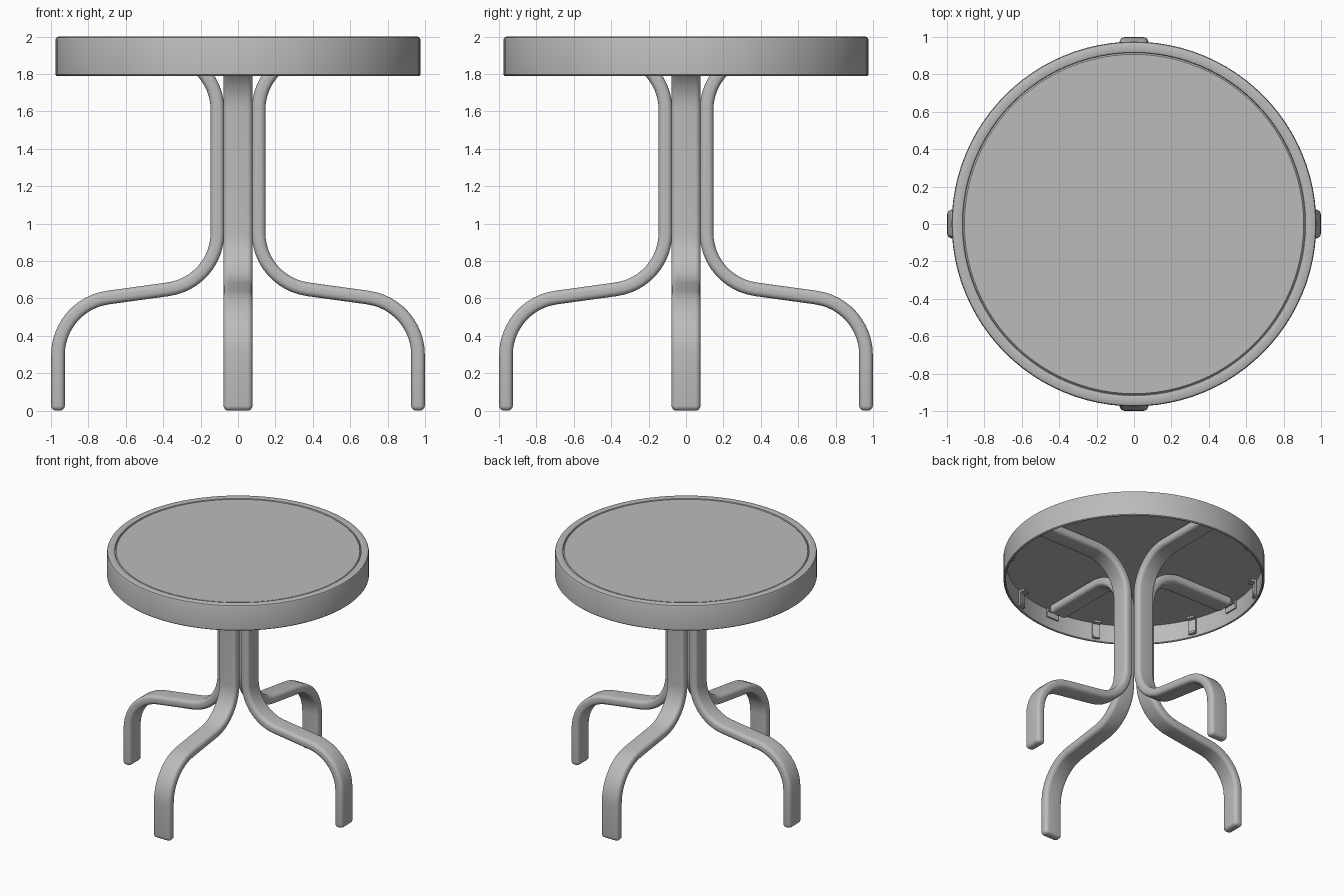
import bpy, bmesh, math
from mathutils import Vector, Matrix

if "Cube" in bpy.data.objects:
    bpy.data.objects.remove(bpy.data.objects["Cube"])

grey = bpy.data.materials.new("grey")
grey.diffuse_color = (0.5, 0.5, 0.5, 1)
grey.use_nodes = True
grey.node_tree.nodes["Principled BSDF"].inputs["Base Color"].default_value = grey.diffuse_color


def finish(name, bm, angle=35):
    bmesh.ops.recalc_face_normals(bm, faces=bm.faces)
    me = bpy.data.meshes.new(name)
    bm.to_mesh(me)
    bm.free()
    ob = bpy.data.objects.new(name, me)
    bpy.context.collection.objects.link(ob)
    me.materials.append(grey)
    bpy.ops.object.select_all(action='DESELECT')
    ob.select_set(True)
    bpy.context.view_layer.objects.active = ob
    bpy.ops.object.shade_smooth_by_angle(angle=math.radians(angle))
    return ob


def lathe(name, profile, closed, n=96):
    """Turn a radius/height profile around z."""
    bm = bmesh.new()
    vs = [bm.verts.new((r, 0, z)) for r, z in profile]
    es = [bm.edges.new(p) for p in zip(vs, vs[1:])]
    if closed:
        es.append(bm.edges.new((vs[-1], vs[0])))
    bmesh.ops.spin(bm, geom=vs + es, cent=(0, 0, 0), axis=(0, 0, 1),
                   angle=math.tau, steps=n, use_duplicate=False)
    bmesh.ops.remove_doubles(bm, verts=bm.verts, dist=1e-4)
    return finish(name, bm)


def fillet(corners, radii, steps=12):
    """Round the inner corners of a 2D path; returns points and tangents."""
    pts = [Vector(c) for c in corners]
    out = [(pts[0], (pts[1] - pts[0]).normalized())]
    for a, b, c, rad in zip(pts, pts[1:], pts[2:], radii):
        d0, d1 = (b - a).normalized(), (c - b).normalized()
        turn = math.atan2(d0.x * d1.y - d0.y * d1.x, d0.dot(d1))
        start = b - d0 * rad * math.tan(abs(turn) / 2)
        side = Vector((-d0.y, d0.x)) * math.copysign(1, turn)
        centre = start + side * rad
        for i in range(steps + 1):
            rot = Matrix.Rotation(turn * i / steps, 2)
            out.append((centre + rot @ (-side * rad), rot @ d0))
    out.append((pts[-1], (pts[-1] - pts[-2]).normalized()))
    return out


def bar_section(inset, hw=0.0775, ht=0.0365, corner=0.028, steps=5):
    """Rounded rectangle: width across the leg, thickness in its plane."""
    c, sec = corner - inset, []
    for k, (sx, sy) in enumerate([(1, 1), (-1, 1), (-1, -1), (1, -1)]):
        for i in range(steps + 1):
            a = math.pi / 2 * (k + i / steps)
            sec.append((sx * (hw - corner) + c * math.cos(a),
                        sy * (ht - corner) + c * math.sin(a)))
    return sec


def leg(name, angle):
    path = fillet([(0.9625, 0), (0.9625, 0.568), (0.11, 0.685),
                   (0.11, 1.91), (0.88, 1.91)], [0.31, 0.305, 0.30])
    rings = [(p, t, 0) for p, t in path]
    # rounded foot
    p0, t0, _ = rings.pop(0)
    R = 0.027
    foot = [(p0 + t0 * R * (1 - math.sin(a)), t0, R * (1 - math.cos(a)))
            for a in (math.pi / 2 * (1 - i / 5) for i in range(6))]
    rings = foot + rings
    bm, loops = bmesh.new(), []
    for p, t, inset in rings:
        loops.append([bm.verts.new((p.x - t.y * v, u, p.y + t.x * v))
                      for u, v in bar_section(inset)])
    n = len(loops[0])
    for a, b in zip(loops, loops[1:]):
        for i in range(n):
            bm.faces.new((a[i], a[(i + 1) % n], b[(i + 1) % n], b[i]))
    bm.faces.new(loops[0])
    bm.faces.new(loops[-1])
    bmesh.ops.rotate(bm, verts=bm.verts, matrix=Matrix.Rotation(angle, 3, 'Z'))
    return finish(name, bm)


def boxes(name, parts, angle):
    """Small bracket from (radius, height, depth, width, tall) blocks."""
    bm = bmesh.new()
    for r, y, z, d, w, h in parts:
        bmesh.ops.create_cube(bm, size=1, matrix=Matrix.Translation((r, y, z))
                              @ Matrix.Diagonal((d, w, h, 1)))
    bmesh.ops.rotate(bm, verts=bm.verts, matrix=Matrix.Rotation(angle, 3, 'Z'))
    return finish(name, bm)


# Table top: hollow rim with a rounded lip, and the inset panel
lathe("rim", [(0.957, 1.795), (0.962, 1.79), (0.969, 1.79), (0.975, 1.796),
              (0.975, 1.985), (0.971, 1.995), (0.961, 2.0), (0.926, 2.0),
              (0.918, 1.997), (0.915, 1.99), (0.915, 1.95), (0.957, 1.95)], True)
lathe("top_panel", [(0, 1.994), (0.907, 1.994), (0.912, 1.988), (0.93, 1.975),
                    (0.958, 1.965), (0.958, 1.945), (0, 1.945)], False)

# Four bent legs, each with a mounting plate at its upper end
for k in range(4):
    a = k * math.pi / 2
    leg(f"leg_{k + 1}", a)
    boxes(f"mounting_plate_{k + 1}",
          [(0.91, 0, 1.925, 0.08, 0.11, 0.012),
           (0.945, 0, 1.91, 0.012, 0.11, 0.07),
           (0.91, 0.03, 1.914, 0.035, 0.02, 0.012),
           (0.91, -0.03, 1.914, 0.035, 0.02, 0.012)], a)

# Eight clips around the inside of the rim
for k in range(8):
    boxes(f"rim_clip_{k + 1}",
          [(0.945, 0, 1.875, 0.012, 0.06, 0.13),
           (0.928, 0, 1.935, 0.045, 0.06, 0.014),
           (0.945, 0, 1.82, 0.03, 0.04, 0.02)], math.radians(22.5 + 45 * k))
